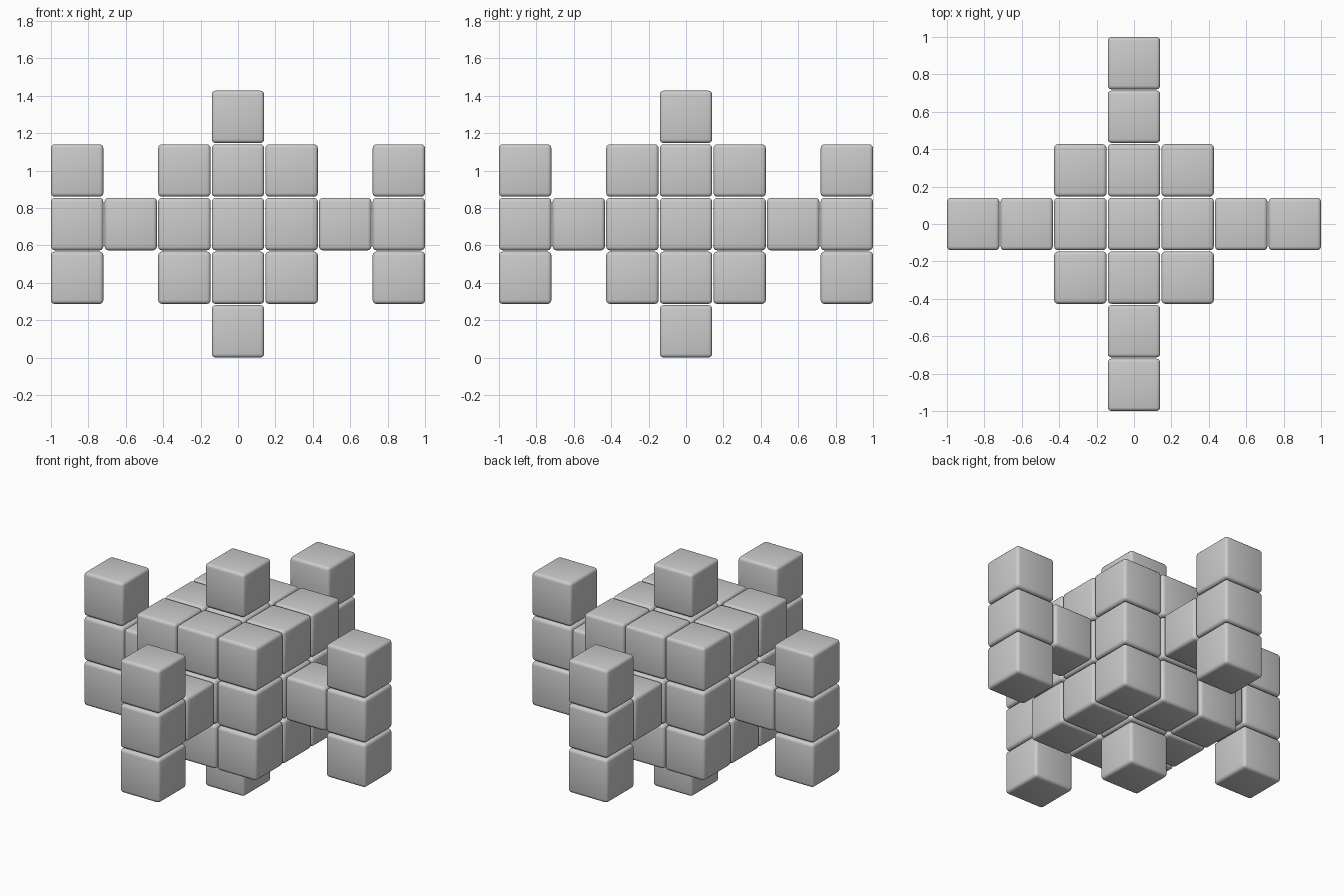
import bpy
import bmesh
from itertools import product
from mathutils import Vector

default = bpy.data.objects.get("Cube")
if default:
    bpy.data.objects.remove(default, do_unlink=True)

SIZE = 0.28
PITCH = (2 - SIZE) / 6
CENTRE = Vector((0, 0, 2 * PITCH + SIZE / 2))

grey = bpy.data.materials.new("plain_grey")
grey.use_nodes = True
grey.diffuse_color = (0.6, 0.6, 0.6, 1)
grey.node_tree.nodes["Principled BSDF"].inputs["Base Color"].default_value = (0.6, 0.6, 0.6, 1)

# One softly rounded block, shared by every part
mesh = bpy.data.meshes.new("rounded_block")
bm = bmesh.new()
bmesh.ops.create_cube(bm, size=SIZE)
bmesh.ops.bevel(bm, geom=bm.edges[:], offset=0.02, segments=3,
                profile=0.5, affect='EDGES')
for face in bm.faces:
    face.smooth = True
bm.to_mesh(mesh)
bm.free()
mesh.materials.append(grey)


def block(name, cell):
    obj = bpy.data.objects.new(name, mesh)
    obj.location = CENTRE + Vector(cell) * PITCH
    bpy.context.collection.objects.link(obj)


# Solid three by three core
for cell in product((-1, 0, 1), repeat=3):
    block("core_block", cell)

# Single caps above and below
block("top_cap", (0, 0, 2))
block("bottom_cap", (0, 0, -2))

# Four arms, each ending in an upright column
arms = {"left": (1, 0), "right": (-1, 0), "front": (0, -1), "back": (0, 1)}
for side, (dx, dy) in arms.items():
    block(side + "_arm", (2 * dx, 2 * dy, 0))
    for level in (-1, 0, 1):
        block(side + "_column_block", (3 * dx, 3 * dy, level))
